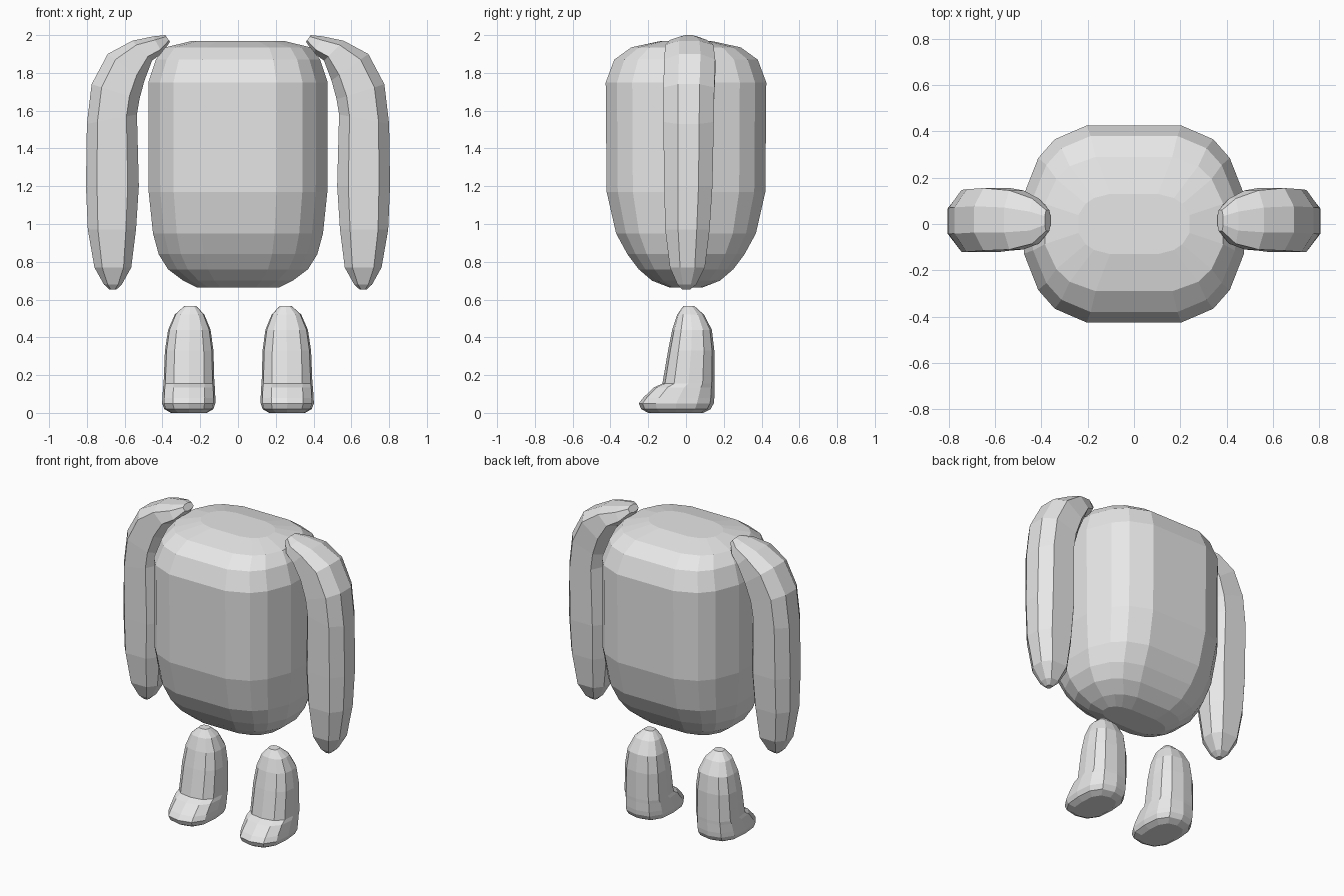
import bpy, bmesh

if "Cube" in bpy.data.objects:
    bpy.data.objects.remove(bpy.data.objects["Cube"])

grey = bpy.data.materials.new("plain grey")
grey.diffuse_color = (0.8, 0.8, 0.8, 1)
grey.use_nodes = True
grey.node_tree.nodes["Principled BSDF"].inputs["Base Color"].default_value = grey.diffuse_color


def around(quarter):
    """Reflect a quarter outline (from +u to +v) into a full closed loop."""
    q = quarter
    loop = list(q)
    loop += [(-u, v) for u, v in reversed(q) if u > 0]
    loop += [(-u, -v) for u, v in q if v > 0]
    loop += [(u, -v) for u, v in reversed(q) if u > 0 and v > 0]
    return loop


def loft(name, rings, mirror=False):
    """Join equal-sized point rings into a closed faceted solid."""
    bm = bmesh.new()
    loops = [[bm.verts.new(p) for p in ring] for ring in rings]
    n = len(loops[0])
    for a, b in zip(loops, loops[1:]):
        for i in range(n):
            j = (i + 1) % n
            bm.faces.new((a[i], a[j], b[j], b[i]))
    bm.faces.new(loops[0][::-1])
    bm.faces.new(loops[-1])
    bmesh.ops.recalc_face_normals(bm, faces=bm.faces)
    mesh = bpy.data.meshes.new(name)
    bm.to_mesh(mesh)
    bm.free()
    mesh.materials.append(grey)
    obj = bpy.data.objects.new(name, mesh)
    bpy.context.collection.objects.link(obj)
    if mirror:
        obj.modifiers.new("mirror", "MIRROR")
    return obj


# Body: rounded box, (height, half width, half depth)
box = around([(1, .3), (.87, .67), (.72, .86), (.43, 1)])
body = [(.665, .22, .09), (.70, .29, .18), (.76, .37, .25), (.84, .42, .31),
        (.95, .45, .37), (1.17, .473, .42), (1.75, .475, .425),
        (1.87, .435, .38), (1.935, .385, .29), (1.97, .24, .13)]
loft("body", [[(u * hx, v * hy, z) for u, v in box] for z, hx, hy in body])

# Arms: (inner x, inner z, outer x, outer z, front y, back y)
oval = around([(1, .42), (.58, 1)])
arm = [(.36, 1.965, .385, 2.0, -.03, .06), (.40, 1.905, .45, 1.993, -.085, .11),
       (.455, 1.865, .56, 1.97, -.11, .145), (.495, 1.76, .69, 1.90, -.115, .155),
       (.522, 1.66, .775, 1.74, -.12, .15), (.535, 1.58, .80, 1.53, -.12, .147),
       (.525, 1.20, .805, 1.20, -.115, .14), (.54, .97, .795, .97, -.11, .125),
       (.565, .77, .76, .77, -.085, .10), (.615, .68, .71, .68, -.045, .055),
       (.645, .652, .68, .652, -.02, .02)]
loft("arms", [[((xi + xo) / 2 + u * (xo - xi) / 2, (y0 + y1) / 2 + v * (y1 - y0) / 2,
                (zi + zo) / 2 + u * (zo - zi) / 2) for u, v in oval]
              for xi, zi, xo, zo, y0, y1 in arm], mirror=True)

# Legs with feet: (height, inner x, outer x, toe y, heel y)
boot = around([(1, 0), (.93, .55), (.6, .9), (0, 1)])
leg = [(0, .165, .355, -.20, .09), (.02, .13, .39, -.237, .13),
       (.05, .12, .402, -.25, .147), (.08, .12, .40, -.227, .15),
       (.135, .122, .397, -.17, .15), (.155, .125, .394, -.125, .15),
       (.33, .13, .387, -.095, .15), (.44, .145, .37, -.073, .137),
       (.52, .178, .335, -.047, .095), (.565, .22, .285, -.015, .045)]
loft("legs", [[((x0 + x1) / 2 + u * (x1 - x0) / 2, (y0 + y1) / 2 + v * (y1 - y0) / 2, z)
               for u, v in boot] for z, x0, x1, y0, y1 in leg], mirror=True)
